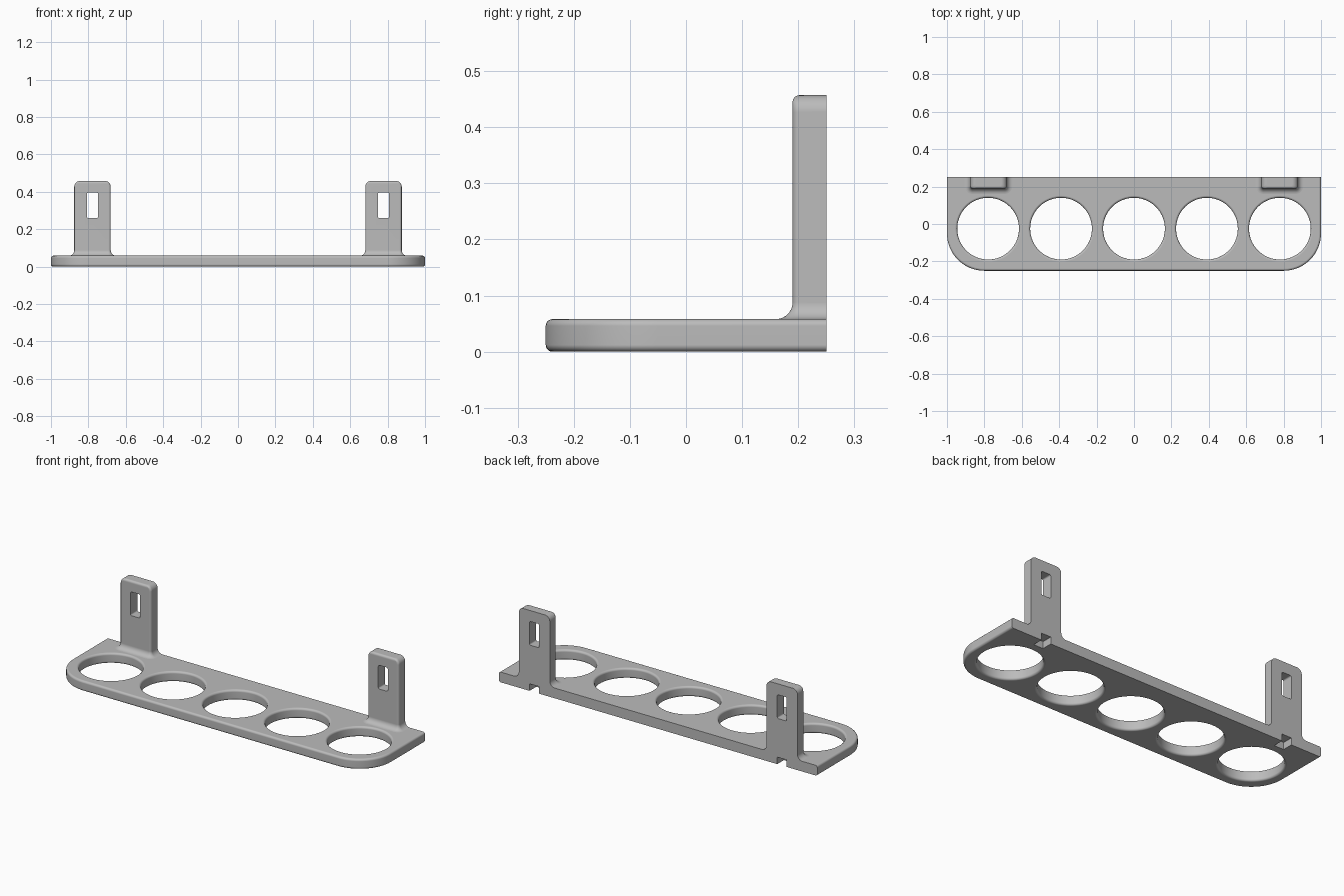
import bpy, bmesh
from math import sin, cos, pi, sqrt

cube = bpy.data.objects.get("Cube")
if cube:
    bpy.data.objects.remove(cube)

THICK, BACK, EDGE = 0.058, 0.25, 0.012
POST_X, POST_TOP, FOOT = 0.778, 0.457, 0.03

grey = bpy.data.materials.new("light grey")
grey.use_nodes = True
grey.diffuse_color = (0.5, 0.5, 0.5, 1)
grey.node_tree.nodes["Principled BSDF"].inputs["Base Color"].default_value = (0.5, 0.5, 0.5, 1)


def loft(name, rings):
    """Skin a stack of closed rings and cap both ends."""
    bm = bmesh.new()
    loops = [[bm.verts.new(p) for p in ring] for ring in rings]
    for a, b in zip(loops, loops[1:]):
        for i in range(len(a)):
            j = (i + 1) % len(a)
            bm.faces.new((a[i], a[j], b[j], b[i]))
    bm.faces.new(loops[0][::-1])
    bm.faces.new(loops[-1])
    bmesh.ops.recalc_face_normals(bm, faces=bm.faces)
    mesh = bpy.data.meshes.new(name)
    bm.to_mesh(mesh)
    bm.free()
    mesh.materials.append(grey)
    obj = bpy.data.objects.new(name, mesh)
    bpy.context.collection.objects.link(obj)
    return obj


def section(x, half, front, radius, z, steps):
    """Flat-backed outline with two rounded front corners."""
    pts = [(x - half, BACK, z)]
    for side, start in ((-1, pi), (1, 1.5 * pi)):
        for i in range(steps + 1):
            a = start + i * pi / 2 / steps
            pts.append((x + side * (half - radius) + radius * cos(a),
                        front + radius + radius * sin(a), z))
    return pts + [(x + half, BACK, z)]


def circle(x, y, r, z, n=72):
    return [(x + r * cos(2 * pi * i / n), y + r * sin(2 * pi * i / n), z) for i in range(n)]


def edge_round(steps=5):
    """Inset and height pairs for the plate's rounded edges, bottom to top."""
    arc = [(EDGE * (1 - sin(i * pi / 2 / steps)), EDGE * (1 - cos(i * pi / 2 / steps)))
           for i in range(steps + 1)]
    return arc + [(d, THICK - z) for d, z in reversed(arc)]


def block_cutter(x, half, y0, y1, z0, z1, radius):
    """Prism along y with rounded corners in the xz plane."""
    rings = []
    for y in (y0, y1):
        ring = []
        for k, (sx, sz) in enumerate(((1, 1), (-1, 1), (-1, -1), (1, -1))):
            for i in range(5):
                a = k * pi / 2 + i * pi / 8
                cz = (z1 - radius) if sz > 0 else (z0 + radius)
                ring.append((x + sx * (half - radius) + radius * cos(a), y, cz + radius * sin(a)))
        rings.append(ring)
    return loft("cutter", rings)


def cut(obj, cutters):
    bpy.context.view_layer.objects.active = obj
    for c in cutters:
        c.hide_render = True
        mod = obj.modifiers.new("cut", "BOOLEAN")
        mod.operation, mod.solver, mod.object = "DIFFERENCE", "EXACT", c
        bpy.ops.object.modifier_apply(modifier=mod.name)
        bpy.data.objects.remove(c)


def finish(obj):
    bpy.ops.object.select_all(action="DESELECT")
    obj.select_set(True)
    bpy.context.view_layer.objects.active = obj
    bpy.ops.object.shade_smooth_by_angle(angle=pi / 6)
    mod = obj.modifiers.new("even shading", "WEIGHTED_NORMAL")
    mod.keep_sharp = True


# Plate with rounded front corners, five eased holes and two rear notches
plate = loft("plate", [section(0, 1 - d, -BACK + d, 0.2 - d, z, 16) for d, z in edge_round()])
cutters = []
for n in range(-2, 3):
    profile = [(EDGE, -0.02)] + edge_round() + [(EDGE, THICK + 0.02)]
    cutters.append(loft("hole_cutter", [circle(n * 0.39, -0.025, 0.165 + d, z) for d, z in profile]))
for s in (-1, 1):
    cutters.append(block_cutter(s * POST_X, 0.03, 0.19, 0.3, -0.05, 0.04, 0.003))
cut(plate, cutters)
finish(plate)


def post(name, x):
    """Upright tab with a flared foot, rounded top and a slot."""
    rings = []
    for i in range(9):
        a = i * pi / 16
        o = FOOT * (1 - sin(a))
        z = THICK + FOOT * (1 - cos(a))
        rings.append(section(x, 0.0975 + o, 0.19 - o, EDGE + o, z, 6))
    for i in range(13):
        a = i * pi / 24
        h = FOOT * sin(a)
        inset = FOOT * (1 - cos(a))
        t = max(0, h - FOOT + EDGE)
        dy = EDGE - sqrt(max(0, EDGE ** 2 - t ** 2))
        rings.append(section(x, 0.0975 - inset, 0.19 + dy, EDGE, POST_TOP - FOOT + h, 6))
    obj = loft(name, rings)
    cut(obj, [block_cutter(x, 0.03, 0.1, 0.3, 0.26, 0.395, 0.008)])
    finish(obj)


post("left_post", POST_X)
post("right_post", -POST_X)
